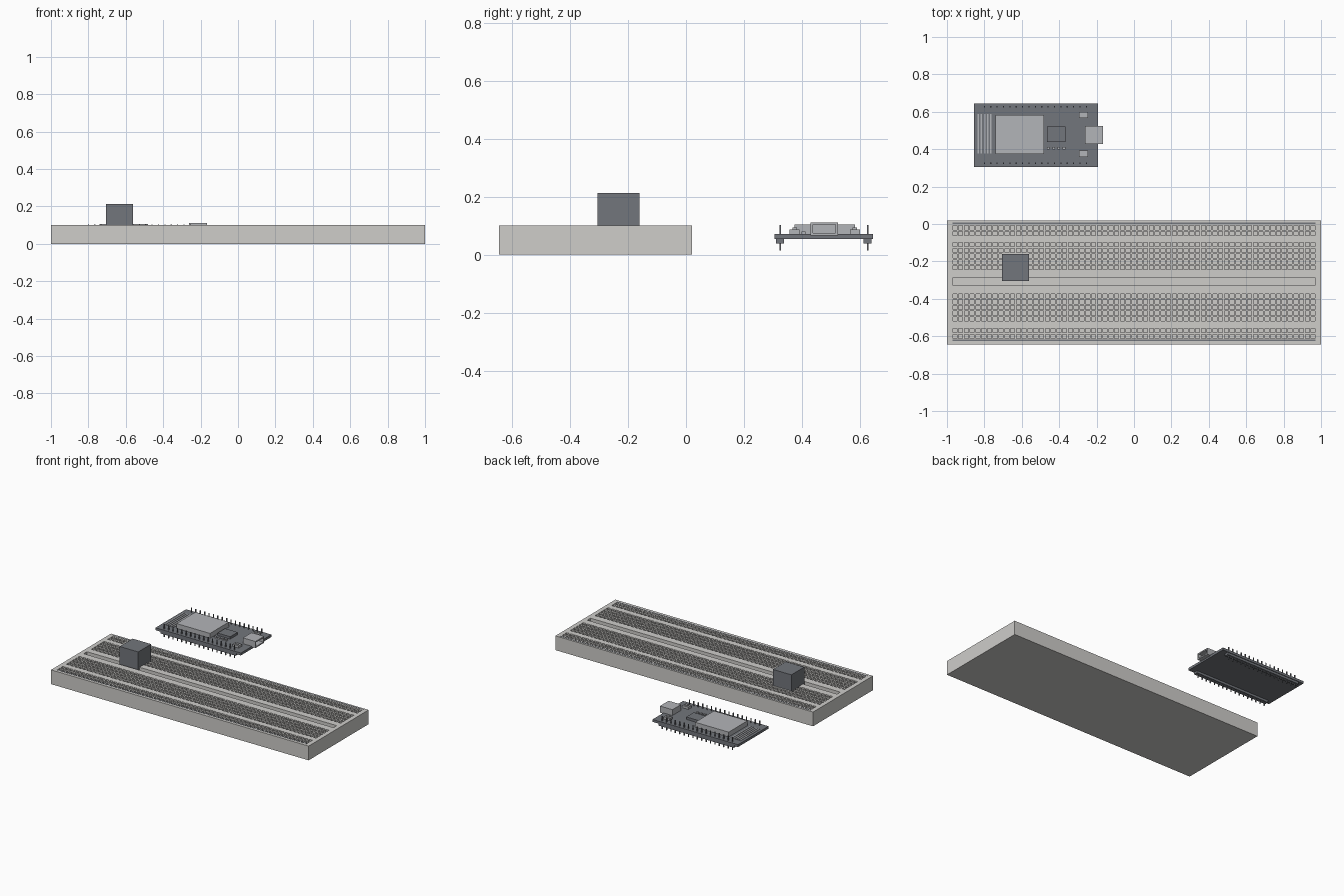
import bpy, bmesh
from mathutils import Vector

if "Cube" in bpy.data.objects:
    bpy.data.objects.remove(bpy.data.objects["Cube"])


def colour(name, rgb):
    m = bpy.data.materials.new(name)
    m.diffuse_color = (*rgb, 1)
    m.use_nodes = True
    m.node_tree.nodes["Principled BSDF"].inputs["Base Color"].default_value = m.diffuse_color
    return m


pale = colour("pale_plastic", (0.62, 0.61, 0.59))
dark = colour("dark_board", (0.17, 0.18, 0.2))
metal = colour("metal", (0.45, 0.46, 0.48))


def finish(bm, name, mat):
    bmesh.ops.remove_doubles(bm, verts=bm.verts, dist=1e-5)
    bmesh.ops.recalc_face_normals(bm, faces=bm.faces)
    me = bpy.data.meshes.new(name)
    bm.to_mesh(me)
    bm.free()
    me.materials.append(mat)
    ob = bpy.data.objects.new(name, me)
    bpy.context.collection.objects.link(ob)
    return ob


def add_box(bm, x, y, z):
    vs = bmesh.ops.create_cube(bm, size=1)["verts"]
    for v in vs:
        v.co = Vector([(r[0] + r[1]) / 2 + c * (r[1] - r[0]) for r, c in zip((x, y, z), v.co)])
    return vs


def boxes(name, mat, *ranges):
    bm = bmesh.new()
    for r in ranges:
        add_box(bm, *r)
    return finish(bm, name, mat)


# Breadboard: stepped surface with a centre channel and rows of square sockets
TOP, HOLE = 0.1, 0.011
COLS, PITCH = 63, 0.0309
hole_x = [(i - (COLS - 1) / 2) * PITCH for i in range(COLS)]
hole_y = ([-0.02, -0.05] + [-0.11 - 0.0308 * i for i in range(5)]
          + [-0.385 - 0.0308 * i for i in range(5)] + [-0.57, -0.601])
chan_x, chan_y = 0.97, (-0.326, -0.290)
xs = sorted([-1, 1, -chan_x, chan_x] + [x + s * HOLE for x in hole_x for s in (-1, 1)])
ys = sorted([-0.645, 0.02, *chan_y] + [y + s * HOLE for y in hole_y for s in (-1, 1)])


def level(i, j):
    if not (0 <= i < len(xs) - 1 and 0 <= j < len(ys) - 1):
        return 0
    cx, cy = (xs[i] + xs[i + 1]) / 2, (ys[j] + ys[j + 1]) / 2
    if abs(cx) < chan_x and chan_y[0] < cy < chan_y[1]:
        return TOP - 0.03
    if any(abs(cy - y) < HOLE for y in hole_y) and any(abs(cx - x) < HOLE for x in hole_x):
        return TOP - 0.04
    return TOP


bm = bmesh.new()


def quad(*pts):
    bm.faces.new([bm.verts.new(p) for p in pts])


for i in range(-1, len(xs) - 1):
    for j in range(-1, len(ys) - 1):
        h, hr, hu = level(i, j), level(i + 1, j), level(i, j + 1)
        if h:
            quad((xs[i], ys[j], h), (xs[i + 1], ys[j], h),
                 (xs[i + 1], ys[j + 1], h), (xs[i], ys[j + 1], h))
        if h != hr:
            x = xs[i + 1]
            quad((x, ys[j], h), (x, ys[j], hr), (x, ys[j + 1], hr), (x, ys[j + 1], h))
        if h != hu:
            y = ys[j + 1]
            quad((xs[i], y, h), (xs[i], y, hu), (xs[i + 1], y, hu), (xs[i + 1], y, h))
for i in range(len(xs) - 1):
    for j in range(len(ys) - 1):
        quad((xs[i], ys[j], 0), (xs[i], ys[j + 1], 0),
             (xs[i + 1], ys[j + 1], 0), (xs[i + 1], ys[j], 0))
finish(bm, "breadboard", pale)

# Power rail lines along both long edges
boxes("rail_lines", dark, *[((-chan_x, chan_x), (y - 0.004, y + 0.004), (0.098, 0.101))
                            for y in (0.005, -0.622)])

# Cube plugged into the breadboard
boxes("sensor_cube", dark, ((-0.705, -0.561), (-0.305, -0.161), (0.07, 0.213)))

# Controller board with header strips and pins on both long sides
boxes("circuit_board", dark, ((-0.855, -0.192), (0.306, 0.645), (0.054, 0.071)))
rows = (0.325, 0.627)
boxes("pin_headers", dark, *[((-0.82, -0.235), (y - 0.014, y + 0.014), (0.038, 0.055))
                             for y in rows])
boxes("header_pins", dark, *[((x - 0.003, x + 0.003), (y - 0.003, y + 0.003), (0.014, 0.103))
                             for y in rows for x in [-0.80 + 0.0341 * i for i in range(17)]])

# Radio module can and its antenna trace
boxes("radio_can", metal, ((-0.74, -0.48), (0.375, 0.584), (0.07, 0.105)))
boxes("antenna_strips", metal, *[((x - 0.004, x + 0.004), (0.376, 0.588), (0.07, 0.074))
                                 for x in [-0.832 + 0.0165 * i for i in range(5)]])

# Small chip and resistors
boxes("chip", dark, ((-0.465, -0.367), (0.438, 0.521), (0.07, 0.088)))
boxes("resistors", metal, *[((x - 0.007, x + 0.007), (0.398, 0.412), (0.07, 0.08))
                            for x in (-0.458, -0.43, -0.402, -0.374)])

# Two push buttons: base and plunger
boxes("buttons", metal, *[b for y in (0.375, 0.583) for b in (
    ((-0.293, -0.245), (y - 0.017, y + 0.017), (0.07, 0.087)),
    ((-0.281, -0.257), (y - 0.008, y + 0.008), (0.087, 0.094)))])

# USB socket, recessed at its open end
bm = bmesh.new()
add_box(bm, (-0.262, -0.165), (0.429, 0.525), (0.066, 0.112))
bm.normal_update()
mouth = [f for f in bm.faces if f.normal.x > 0.9]
bmesh.ops.inset_individual(bm, faces=mouth, thickness=0.012, depth=0)
bmesh.ops.inset_individual(bm, faces=mouth, thickness=0, depth=-0.06)
finish(bm, "usb_socket", metal)
